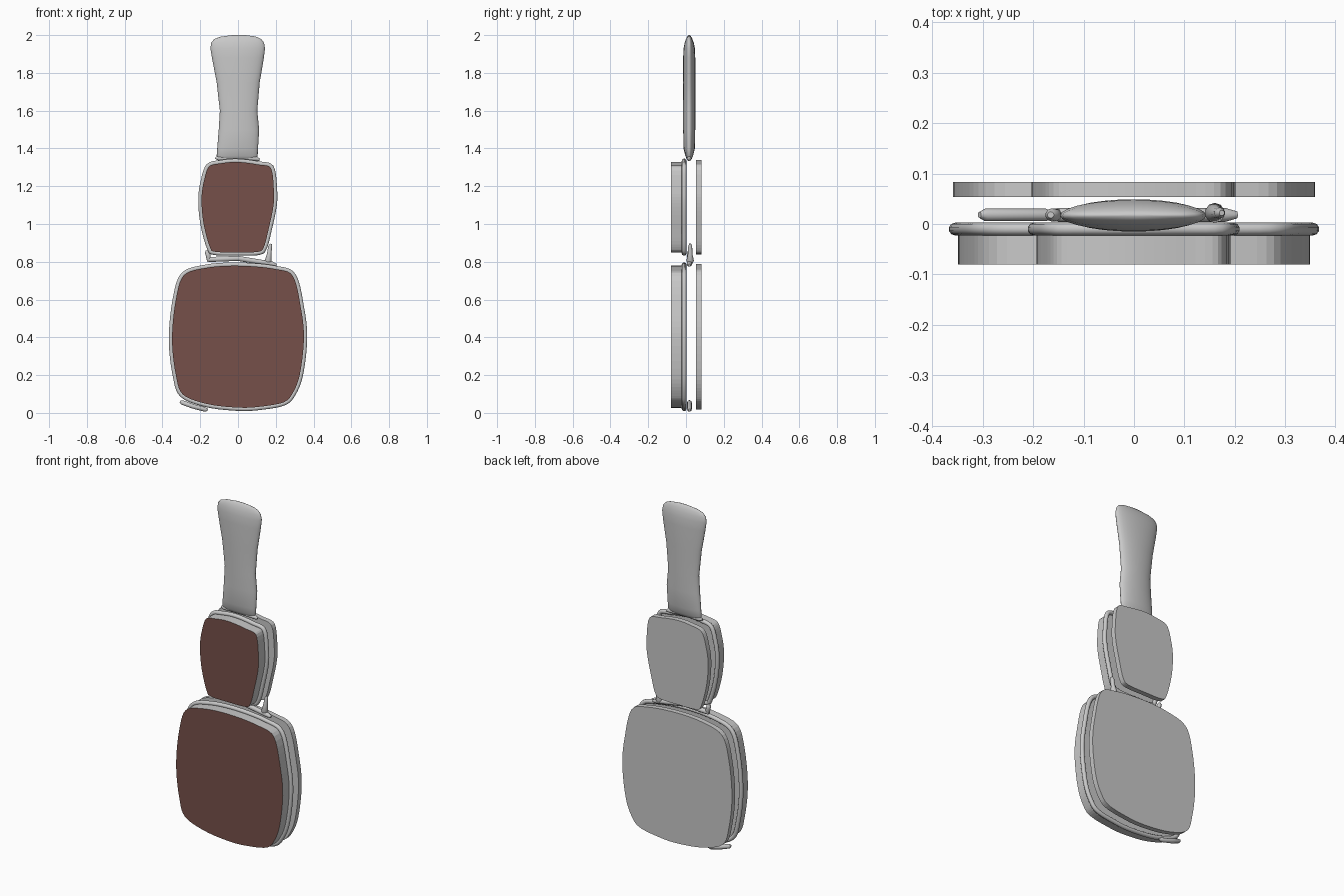
import bpy, bmesh, math
from mathutils import Vector

cube = bpy.data.objects.get("Cube")
if cube:
    bpy.data.objects.remove(cube, do_unlink=True)


def material(name, rgb):
    m = bpy.data.materials.new(name)
    m.use_nodes = True
    m.diffuse_color = (*rgb, 1)
    m.node_tree.nodes["Principled BSDF"].inputs["Base Color"].default_value = (*rgb, 1)
    return m


grey = material("light grey", (0.58, 0.58, 0.58))
brown = material("reddish brown", (0.18, 0.08, 0.067))


def add_object(name, data, mats):
    ob = bpy.data.objects.new(name, data)
    bpy.context.collection.objects.link(ob)
    for m in mats:
        data.materials.append(m)
    return ob


def spline(points, steps=5):
    """Closed smooth outline through the control points."""
    pts = [Vector(p) for p in points]
    n, out = len(pts), []
    for i in range(n):
        a, b, c, d = (pts[(i + k) % n] for k in (-1, 0, 1, 2))
        for s in range(steps):
            t = s / steps
            out.append(0.5 * (2 * b + (c - a) * t + (2 * a - 5 * b + 4 * c - d) * t * t
                              + (3 * b - a - 3 * c + d) * t ** 3))
    return out


def inset(outline, dist):
    """Move a clockwise outline inwards."""
    n, out = len(outline), []
    for i, p in enumerate(outline):
        t = (outline[(i + 1) % n] - outline[i - 1]).normalized()
        out.append(p + Vector((t.y, -t.x)) * dist)
    return out


def slab(name, outline, y_front, y_back, front_mat):
    bm = bmesh.new()
    front = [bm.verts.new((p.x, y_front, p.y)) for p in outline]
    back = [bm.verts.new((p.x, y_back, p.y)) for p in outline]
    cap = bm.faces.new(front)
    bm.faces.new(back[::-1])
    for i in range(len(front)):
        bm.faces.new((front[i - 1], front[i], back[i], back[i - 1]))
    cap.material_index = 1 if front_mat != grey else 0
    bmesh.ops.recalc_face_normals(bm, faces=bm.faces)
    mesh = bpy.data.meshes.new(name)
    bm.to_mesh(mesh)
    bm.free()
    return add_object(name, mesh, [grey, front_mat])


def tube(name, points, y, radius, closed=False, radii=None):
    cu = bpy.data.curves.new(name, 'CURVE')
    cu.dimensions = '3D'
    cu.bevel_depth = radius
    cu.bevel_resolution = 3
    cu.use_fill_caps = True
    sp = cu.splines.new('POLY')
    sp.points.add(len(points) - 1)
    for i, p in enumerate(points):
        sp.points[i].co = (p[0], y, p[1], 1)
        sp.points[i].radius = radii[i] if radii else 1
    sp.use_cyclic_u = closed
    sp.use_smooth = True
    return add_object(name, cu, [grey])


# Outlines of the two panels, clockwise from the upper left
lower = spline([(-.30, .74), (-.175, .785), (0, .797), (.195, .78), (.305, .735),
                (.352, .55), (.367, .39), (.345, .2), (.305, .095), (.25, .04),
                (.12, .015), (0, .01), (-.17, .03), (-.305, .085), (-.347, .2),
                (-.367, .39), (-.347, .6)])
upper = spline([(-.165, 1.318), (-.085, 1.34), (0, 1.346), (.105, 1.333), (.188, 1.308),
                (.208, 1.18), (.205, 1.09), (.18, .97), (.153, .87), (.115, .836),
                (0, .832), (-.13, .836), (-.165, .87), (-.2, 1.0), (-.211, 1.13),
                (-.198, 1.23)])

# Each panel has a coloured front pad, a rounded rim and a back plate
for label, outline in (("lower", lower), ("upper", upper)):
    slab(label + "_front_pad", inset(outline, .018), -.08, -.015, brown)
    tube(label + "_rim", inset(outline, .0125), -.01, .0125, True)
    slab(label + "_back_plate", inset(outline, .008), .053, .083, grey)

# Handle lofted from oval sections: height, left x, right x, half depth
sections = [(1.337, -.07, .06, .004), (1.342, -.10, .088, .012), (1.36, -.113, .104, .02),
            (1.40, -.11, .106, .03), (1.5, -.102, .112, .032), (1.6, -.096, .102, .032),
            (1.75, -.113, .115, .032), (1.88, -.138, .137, .032), (1.93, -.146, .143, .03),
            (1.96, -.142, .138, .024), (1.98, -.125, .122, .017), (1.992, -.09, .095, .01),
            (2.0, -.03, .04, .003)]
bm = bmesh.new()
rings, sides = [], 28
for z, left, right, depth in sections:
    ring = []
    for k in range(sides):
        a = 2 * math.pi * k / sides
        x = (left + right) / 2 + (right - left) / 2 * math.cos(a)
        ring.append(bm.verts.new((x, .017 + depth * math.sin(a), z)))
    rings.append(ring)
for low, high in zip(rings, rings[1:]):
    for k in range(sides):
        bm.faces.new((low[k - 1], low[k], high[k], high[k - 1]))
bm.faces.new(rings[0][::-1])
bm.faces.new(rings[-1])
bmesh.ops.recalc_face_normals(bm, faces=bm.faces)
for f in bm.faces:
    f.smooth = True
mesh = bpy.data.meshes.new("handle")
bm.to_mesh(mesh)
bm.free()
add_object("handle", mesh, [grey])

# Rounded links joining the handle and panels, and the foot below
soft = [.5, 1, 1, 1, .5]
tube("handle_link", [(-.12, 1.35), (-.1, 1.347), (0, 1.35), (.1, 1.345), (.115, 1.34)],
     .017, .012, radii=soft)
tube("middle_link", [(-.165, .808), (-.15, .812), (0, .818), (.18, .788), (.204, .782)],
     .018, .014, radii=soft)
tube("right_post", [(.174, .895), (.17, .88), (.165, .84), (.16, .805), (.158, .79)],
     .022, .018, radii=[.3, .6, .7, 1.1, .7])
tube("left_post", [(-.165, .86), (-.163, .85), (-.158, .835), (-.155, .815), (-.155, .8)],
     .018, .013, radii=soft)
tube("lower_left_foot", [(-.306, .062), (-.295, .055), (-.24, .035), (-.175, .018), (-.16, .016)],
     .018, .0125, radii=soft)
